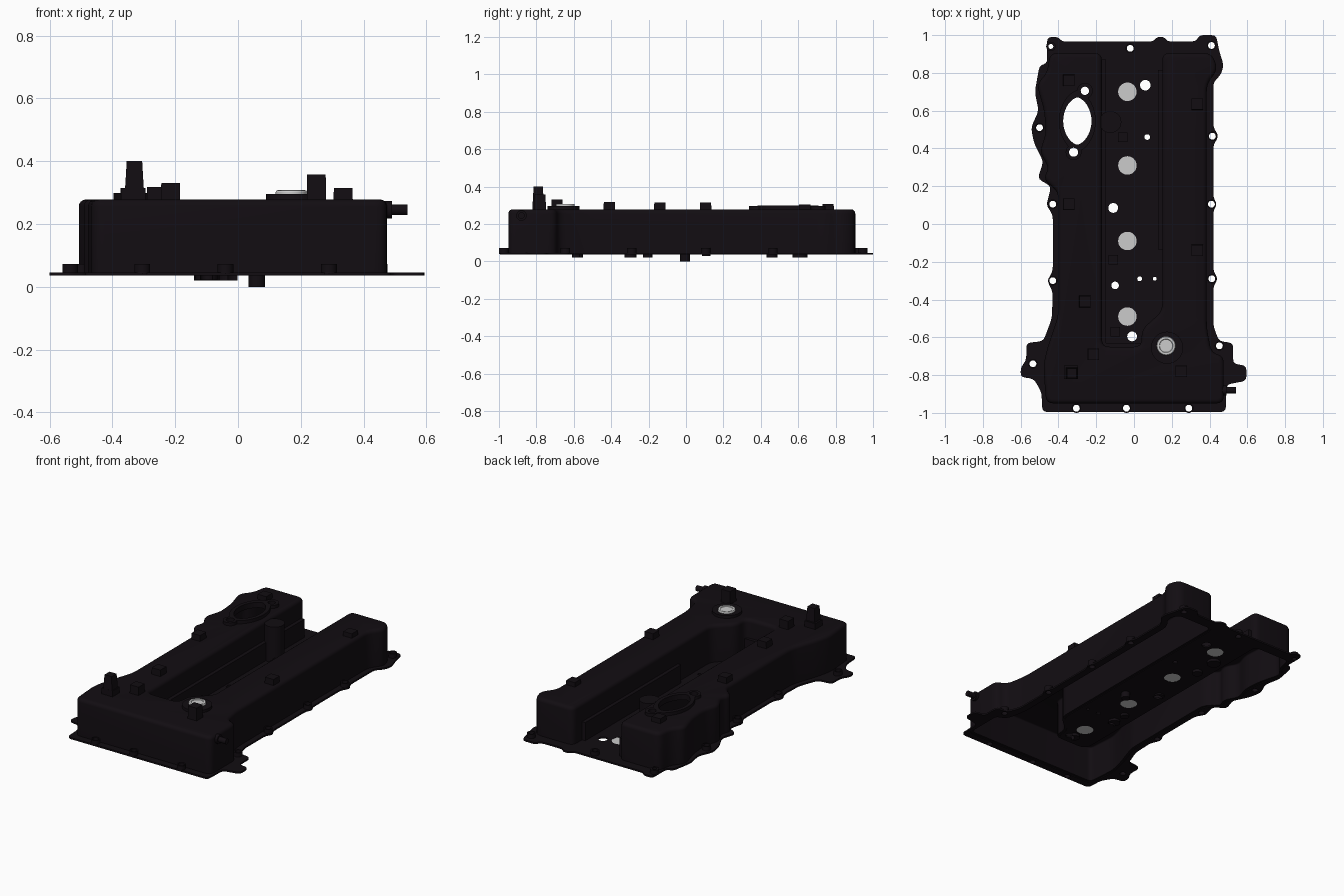
import bpy, bmesh
from math import sin, cos, pi, radians
from mathutils import Vector, Matrix

if "Cube" in bpy.data.objects:
    bpy.data.objects.remove(bpy.data.objects["Cube"])

def material(name, c):
    m = bpy.data.materials.new(name)
    m.diffuse_color = (*c, 1)
    m.use_nodes = True
    m.node_tree.nodes["Principled BSDF"].inputs["Base Color"].default_value = m.diffuse_color
    return m

BLACK = material("black_plastic", (0.006, 0.004, 0.006))

def finish(name, bm, mat=BLACK):
    bmesh.ops.recalc_face_normals(bm, faces=bm.faces[:])
    me = bpy.data.meshes.new(name)
    bm.to_mesh(me)
    bm.free()
    ob = bpy.data.objects.new(name, me)
    bpy.context.collection.objects.link(ob)
    if mat:
        me.materials.append(mat)
    return ob

def smooth(pts, r, n=4):
    """Round every corner of a closed outline."""
    out, P = [], [Vector(p) for p in pts]
    for i, p in enumerate(P):
        a, b = P[i - 1] - p, P[(i + 1) % len(P)] - p
        s = p + a.normalized() * min(r, a.length * .45)
        e = p + b.normalized() * min(r, b.length * .45)
        for k in range(n + 1):
            t = k / n
            out.append(s * (1 - t) ** 2 + p * 2 * t * (1 - t) + e * t * t)
    return out

def prism(bm, pts, z0, z1, scale_top=1):
    c = sum((Vector(p) for p in pts), Vector((0, 0))) / len(pts)
    lo = [bm.verts.new((p[0], p[1], z0)) for p in pts]
    hi = [bm.verts.new((*(c + (Vector(p) - c) * scale_top), z1)) for p in pts]
    n = len(pts)
    bottom = bm.faces.new(lo[::-1])
    top = bm.faces.new(hi)
    for i in range(n):
        j = (i + 1) % n
        bm.faces.new((lo[i], lo[j], hi[j], hi[i]))
    return bottom, top

def circle(x, y, r, n=24):
    return [(x + r * cos(2 * pi * i / n), y + r * sin(2 * pi * i / n)) for i in range(n)]

def rect(x, y, w, d):
    return [(x - w / 2, y - d / 2), (x + w / 2, y - d / 2), (x + w / 2, y + d / 2), (x - w / 2, y + d / 2)]

def lens(k=1, n=40):
    return [(-.3 + .075 * k * cos(2 * pi * i / n) * abs(cos(2 * pi * i / n)) ** .25,
             .545 + .125 * k * sin(2 * pi * i / n)) for i in range(n)]

def solid(name, pts, z0, z1, scale_top=1, mat=BLACK):
    bm = bmesh.new()
    prism(bm, pts, z0, z1, scale_top)
    return finish(name, bm, mat)

def boolean(ob, cutter):
    m = ob.modifiers.new("cut", 'BOOLEAN')
    m.object, m.operation, m.solver = cutter, 'DIFFERENCE', 'EXACT'

# outlines seen from above
FLANGE = [(-.46, .99), (-.40, .99), (-.38, .965), (.10, .965), (.12, .99), (.16, .99), (.18, .965),
          (.33, .967), (.345, 1), (.435, 1), (.45, .92), (.475, .84), (.46, .79), (.42, .75), (.42, .51),
          (.45, .465), (.42, .42), (.42, .14), (.44, .105), (.42, .07), (.42, -.25), (.445, -.29),
          (.42, -.33), (.42, -.54), (.45, -.62), (.525, -.63), (.525, -.74), (.595, -.75), (.595, -.83),
          (.49, -.85), (.485, -.995), (-.485, -.995), (-.49, -.89), (-.53, -.82), (-.6, -.81),
          (-.6, -.76), (-.57, -.72), (-.57, -.63), (-.48, -.62), (-.435, -.5), (-.43, -.36),
          (-.46, -.3), (-.43, -.25), (-.43, .05), (-.465, .1), (-.45, .15), (-.44, .2), (-.51, .24),
          (-.48, .33), (-.53, .43), (-.545, .51), (-.505, .6), (-.525, .7), (-.5, .84), (-.46, .85)]
BODY = [(.15, .905), (.15, -.46), (.04, -.56), (.04, -.65), (-.17, -.65), (-.17, .905),
        (-.445, .905), (-.46, .8), (-.515, .74), (-.475, .6), (-.465, .48), (-.5, .38), (-.45, .3),
        (-.48, .235), (-.40, .17), (-.40, -.48), (-.46, -.66), (-.48, -.75), (-.465, -.95),
        (.475, -.95), (.475, -.70), (.41, -.68), (.385, -.55), (.385, .74), (.445, .82), (.41, .905)]
body_line = smooth(BODY, .04)

# hollow U-shaped cover, open below and at the back of the plug channel
bm = bmesh.new()
bottom, top = prism(bm, body_line, .04, .278)
rim = list(top.edges)
bmesh.ops.delete(bm, geom=[bottom], context='FACES_ONLY')
bmesh.ops.bevel(bm, geom=rim, offset=.022, segments=4, profile=.5, affect='EDGES', clamp_overlap=False)
cover = finish("cover_shell", bm)
sol = cover.modifiers.new("wall", 'SOLIDIFY')
sol.thickness, sol.offset = .014, -1

# flange ring together with the channel floor
flange = solid("flange_and_channel_floor", smooth(FLANGE, .025, 3), .036, .046)
hollow = solid("hollow_cutter", body_line, 0, .2, mat=None)
boolean(flange, hollow)

# hole cutters
bolts = [(-.44, .94), (-.02, .93), (.41, .945), (-.5, .51), (.415, .465), (-.43, .105), (.41, .105),
         (-.43, -.3), (.412, -.29), (.452, -.645), (-.535, -.74), (-.305, -.975), (-.04, -.975), (.29, -.975)]
floor_holes = [(.06, .735, .028), (.07, .46, .015), (-.11, .085, .026), (-.1, -.325, .02),
               (.03, -.29, .013), (.11, -.29, .01), (-.01, -.595, .026)]
lugs = [(-.26, .705, .022), (-.32, .38, .024)]
plugs = [.70, .31, -.09, -.49]
bm = bmesh.new()
for i, (x, y) in enumerate(bolts):
    prism(bm, circle(x, y, .013 if i == 0 else .018), -.1, .15)
for x, y, r in floor_holes + lugs:
    prism(bm, circle(x, y, r), -.1, .5)
for y in plugs:
    prism(bm, circle(-.035, y, .049, 32), -.1, .15)
prism(bm, lens(), -.1, .5)
holes = finish("hole_cutter", bm, None)

# bolt bosses on the flange
cut_parts = [cover, flange]
for i, (x, y) in enumerate(bolts):
    cut_parts.append(solid(f"bolt_boss_{i}", circle(x, y, .025), .04, .072))
# raised mounting pad round the oval port
cut_parts.append(solid("port_pad", lens(1.3), .27, .298))
for i, (x, y, r) in enumerate(lugs):
    cut_parts.append(solid(f"port_lug_{i}", circle(x, y, .042), .27, .297))
# bosses below the channel floor
for i, (x, y, r, z) in enumerate([(-.03, -.58, .03, .02), (-.1, -.3, .035, .022), (-.1, -.205, .025, .022),
                                  (.06, -.005, .026, 0), (-.11, .1, .03, .028), (-.1, .46, .03, .02),
                                  (-.1, .61, .04, .02)]):
    cut_parts.append(solid(f"floor_boss_{i}", circle(x, y, r), z, .04))
for ob in cut_parts:
    boolean(ob, holes)

# apply the cuts and drop the cutters
dg = bpy.context.evaluated_depsgraph_get()
for ob in cut_parts:
    me = bpy.data.meshes.new_from_object(ob.evaluated_get(dg))
    ob.modifiers.clear()
    ob.data = me
for c in (hollow, holes):
    bpy.data.objects.remove(c)

# spark plug discs (grey)
for i, y in enumerate(plugs):
    solid(f"plug_disc_{i}", circle(-.035, y, .05, 32), .037, .045, mat=None)

# stepped ledges along the channel, and the round lobe beside the port
solid("ledge_left", rect(-.16, .12, .025, 1.5), .04, .16)
solid("ledge_right", rect(.14, .34, .025, .95), .04, .16)
solid("channel_end_ledge", rect(-.065, -.64, .2, .02), .04, .16)
solid("port_lobe", circle(-.125, .54, .058, 28), .046, .268)

# square studs on the top: x, y, top height
for i, (x, y, z) in enumerate([(-.215, -.69, .33), (-.26, -.41, .318), (-.345, .105, .315),
                               (.335, -.14, .315), (.335, .635, .305), (-.345, .76, .308), (.25, -.78, .357)]):
    solid(f"stud_{i}", rect(x, y, .062, .062), .27, z, .95)
for i, (x, y) in enumerate([(-.06, .46), (-.11, -.19), (-.1, -.57)]):
    solid(f"channel_stud_{i}", rect(x, y, .05, .05), .04, .08)

# tall vent stub
solid("vent_base", rect(-.333, -.785, .075, .07), .27, .315)
solid("vent_stub", rect(-.33, -.79, .06, .06), .31, .40, .82)

# oil filler
solid("filler_base", circle(.175, -.655, .085, 40), .27, .295)
solid("filler_disc", circle(.17, -.645, .05, 32), .29, .302, mat=None)
bm = bmesh.new()
n, m = 32, 8
ring = [[bm.verts.new((.17 + (.042 + .008 * cos(2 * pi * j / m)) * cos(2 * pi * i / n),
                       -.645 + (.042 + .008 * cos(2 * pi * j / m)) * sin(2 * pi * i / n),
                       .302 + .006 * sin(2 * pi * j / m))) for j in range(m)] for i in range(n)]
for i in range(n):
    for j in range(m):
        bm.faces.new((ring[i][j], ring[(i + 1) % n][j], ring[(i + 1) % n][(j + 1) % m], ring[i][(j + 1) % m]))
finish("filler_ring", bm, None)

# breather pipe on the right side
for name, r, x0, x1 in [("breather_pipe", .017, .45, .54), ("breather_collar", .028, .46, .49)]:
    bm = bmesh.new()
    bmesh.ops.create_cone(bm, cap_ends=True, segments=20, radius1=r, radius2=r, depth=x1 - x0,
                          matrix=Matrix.Translation(((x0 + x1) / 2, -.88, .245)) @ Matrix.Rotation(pi / 2, 4, 'Y'))
    finish(name, bm)

# smooth shading with sharp edges kept
bpy.ops.object.select_all(action='SELECT')
bpy.context.view_layer.objects.active = cover
bpy.ops.object.shade_smooth_by_angle(angle=radians(35))
